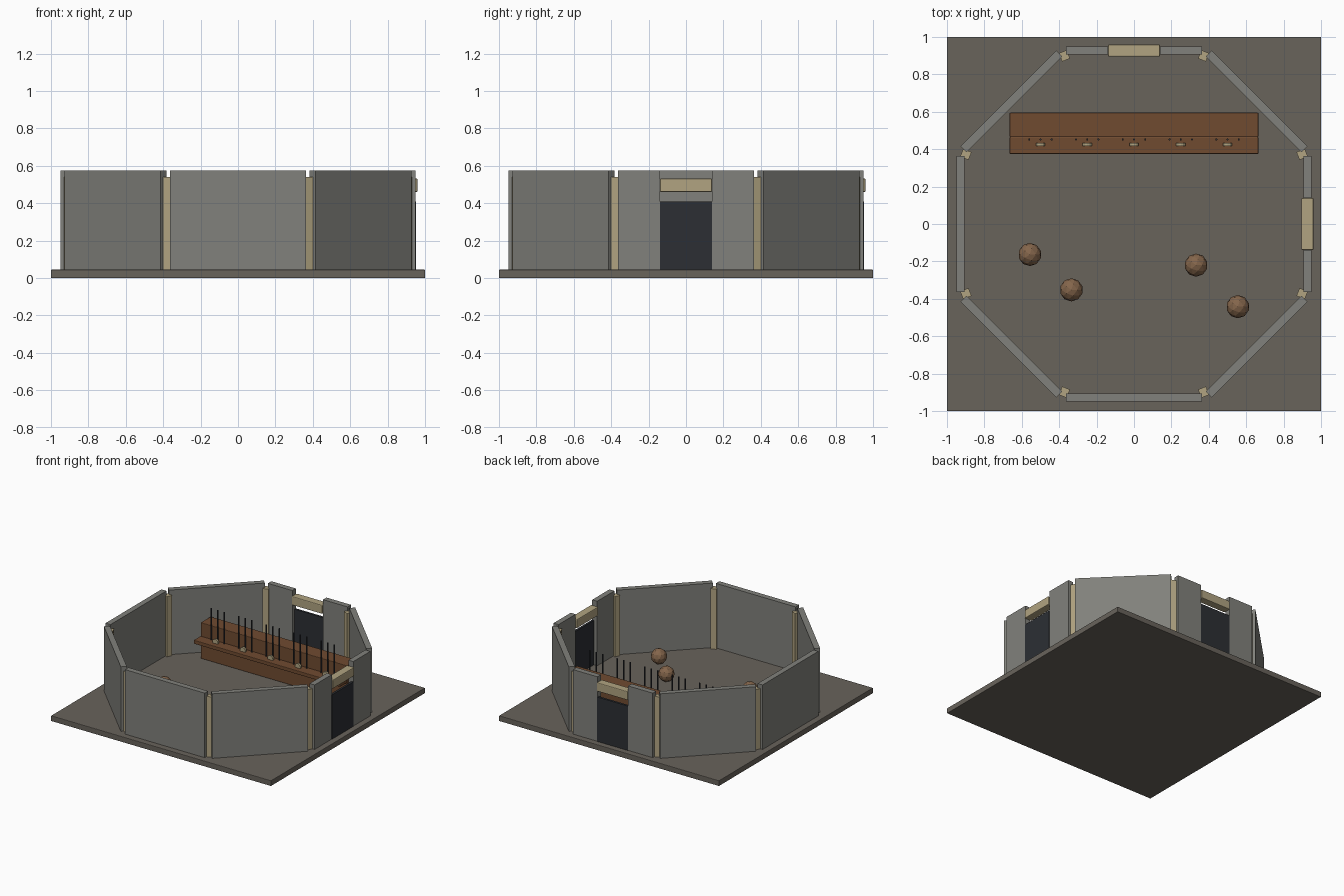
import bpy
from math import radians, cos, sin

if "Cube" in bpy.data.objects:
    bpy.data.objects.remove(bpy.data.objects["Cube"])


def material(name, rgb):
    m = bpy.data.materials.new(name)
    m.diffuse_color = (*rgb, 1)
    m.use_nodes = True
    m.node_tree.nodes["Principled BSDF"].inputs["Base Color"].default_value = m.diffuse_color
    return m


STONE = material("stone", (0.22, 0.22, 0.20))
EARTH = material("earth", (0.14, 0.125, 0.105))
SAND = material("sandstone", (0.44, 0.37, 0.22))
DARK = material("dark_iron", (0.025, 0.028, 0.034))
WOOD = material("wood", (0.16, 0.07, 0.03))
CLAY = material("clay", (0.23, 0.13, 0.07))
FLOOR = 0.045


def finish(name, mat):
    ob = bpy.context.object
    ob.name = name
    ob.data.materials.append(mat)
    return ob


def box(name, center, size, mat, angle=0, bevel=0):
    bpy.ops.mesh.primitive_cube_add(size=1, location=center, rotation=(0, 0, angle))
    ob = finish(name, mat)
    ob.scale = size
    bpy.ops.object.transform_apply(location=False, rotation=False, scale=True)
    if bevel:
        mod = ob.modifiers.new("bevel", "BEVEL")
        mod.width, mod.segments = bevel, 2
    return ob


def on_side(name, angle, radius, along, z, size, mat, bevel=0):
    """Box on an octagon side: radius outward, along = sideways offset.
    size = (depth, length, height)"""
    x = radius * cos(angle) - along * sin(angle)
    y = radius * sin(angle) + along * cos(angle)
    return box(name, (x, y, z), size, mat, angle, bevel)


# Floor slab
box("floor", (0, 0, FLOOR / 2), (2, 2, FLOOR), EARTH, bevel=0.004)

# Eight wall sides, two of them with a doorway, and corner pillars
R, TOP = 0.9275, 0.575
ZM, H = (TOP + FLOOR) / 2, TOP - FLOOR
for i in range(8):
    a = radians(45 * i)
    if i in (0, 2):
        for s in (-1, 1):
            on_side("door_side_wall", a, R, s * 0.251, ZM, (0.045, 0.223, H), STONE)
        on_side("door", a, 0.944, 0, 0.2275, (0.018, 0.28, 0.365), DARK)
        on_side("lintel", a, R, 0, 0.496, (0.065, 0.278, 0.072), SAND, 0.006)
    else:
        on_side("wall", a, R, 0, ZM, (0.045, 0.725, H), STONE)
    on_side("corner_pillar", a + radians(22.5), 0.973, 0, 0.2925,
            (0.048, 0.045, 0.495), SAND)

# Long wooden rack: back board and projecting shelf
box("rack_board", (0, 0.53, 0.1925), (1.33, 0.13, 0.295), WOOD, bevel=0.004)
box("rack_shelf", (0, 0.42, 0.215), (1.33, 0.09, 0.03), WOOD, bevel=0.004)

# Five discs on the shelf, each with three thin rods behind
for k in range(5):
    x = -0.5 + 0.25 * k
    bpy.ops.mesh.primitive_cylinder_add(vertices=12, radius=0.025, depth=0.016,
                                        location=(x, 0.425, 0.24),
                                        rotation=(radians(90), 0, 0))
    finish("rack_disc", SAND)
    for dx in (-0.06, 0, 0.06):
        bpy.ops.mesh.primitive_cylinder_add(vertices=6, radius=0.006, depth=0.27,
                                            location=(x + dx, 0.452, 0.355))
        finish("rod", DARK)

# Faceted balls on the floor
for x, y in ((-0.557, -0.163), (-0.335, -0.352), (0.332, -0.22), (0.555, -0.442)):
    bpy.ops.mesh.primitive_ico_sphere_add(subdivisions=2, radius=0.062,
                                          location=(x, y, 0.102))
    finish("ball", CLAY)
